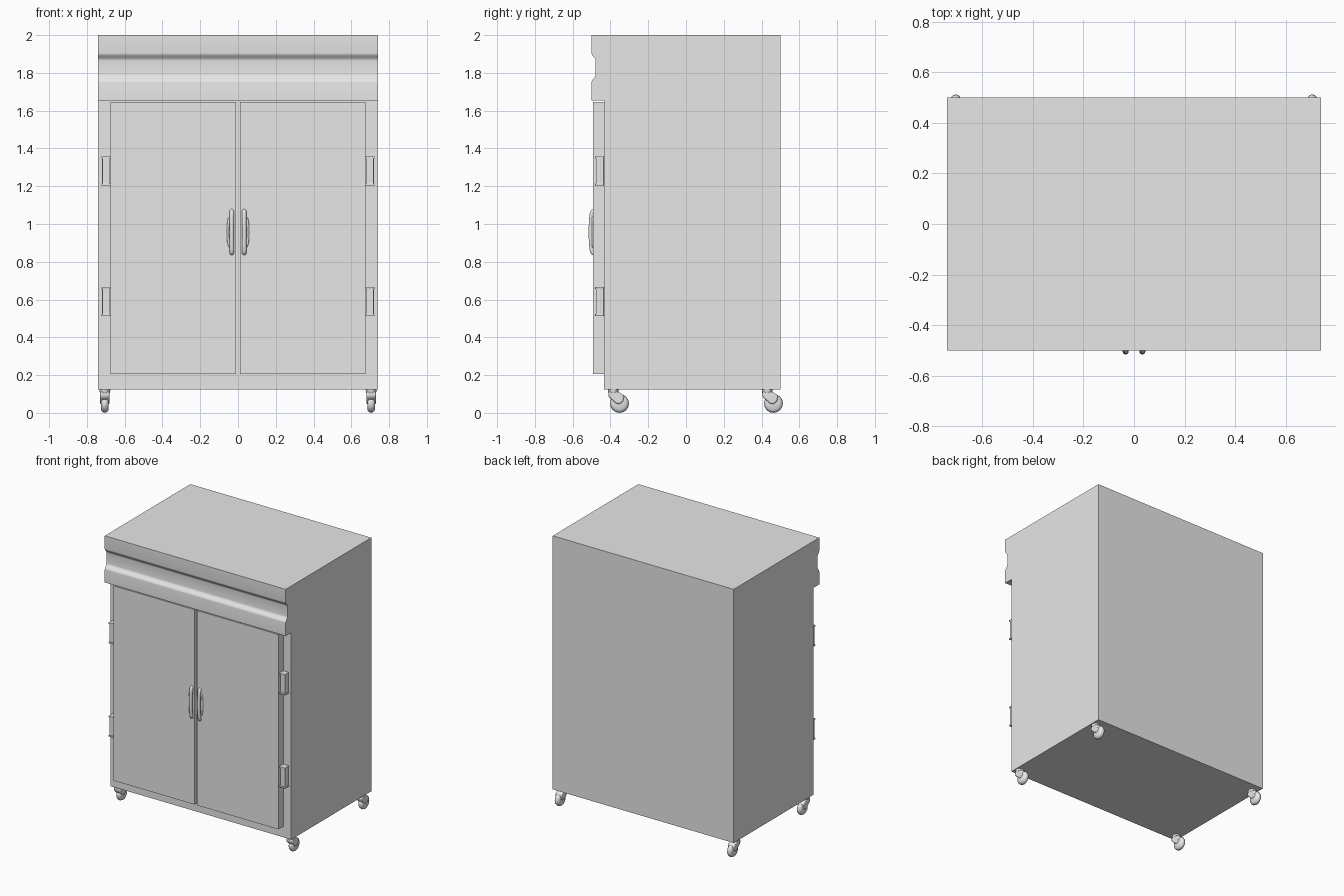
import bpy, bmesh, math
from mathutils import Vector, Matrix

cube = bpy.data.objects.get("Cube")
if cube:
    bpy.data.objects.remove(cube, do_unlink=True)

steel = bpy.data.materials.new("light grey steel")
steel.use_nodes = True
grey = (0.8, 0.8, 0.8, 1)
steel.diffuse_color = grey
steel.node_tree.nodes["Principled BSDF"].inputs["Base Color"].default_value = grey


def finish(name, bm, smooth=None, bevel=0):
    bmesh.ops.recalc_face_normals(bm, faces=bm.faces)
    mesh = bpy.data.meshes.new(name)
    bm.to_mesh(mesh)
    bm.free()
    mesh.materials.append(steel)
    ob = bpy.data.objects.new(name, mesh)
    bpy.context.collection.objects.link(ob)
    if bevel:
        mod = ob.modifiers.new("soft edges", "BEVEL")
        mod.width = bevel
        mod.segments = 2
    if smooth:
        bpy.ops.object.select_all(action="DESELECT")
        ob.select_set(True)
        bpy.context.view_layer.objects.active = ob
        bpy.ops.object.shade_smooth_by_angle(angle=math.radians(smooth))
    return ob


def add_box(bm, lo, hi):
    lo, hi = Vector(lo), Vector(hi)
    m = Matrix.Translation((lo + hi) / 2) @ Matrix.Diagonal((*(hi - lo), 1))
    bmesh.ops.create_cube(bm, size=1, matrix=m)


def box(name, lo, hi, bevel=0):
    bm = bmesh.new()
    add_box(bm, lo, hi)
    return finish(name, bm, bevel=bevel)


def extrude_x(name, profile, x0, x1, smooth=None, bevel=0):
    """Sweep a (y, z) outline from x0 to x1."""
    bm = bmesh.new()
    face = bm.faces.new([bm.verts.new((x0, y, z)) for y, z in profile])
    new = bmesh.ops.extrude_face_region(bm, geom=[face])["geom"]
    verts = [g for g in new if isinstance(g, bmesh.types.BMVert)]
    bmesh.ops.translate(bm, vec=(x1 - x0, 0, 0), verts=verts)
    return finish(name, bm, smooth, bevel)


def tube(name, points, radius, sides=10):
    """Round bar through points lying in a plane that contains z."""
    bm = bmesh.new()
    rings = []
    for i, p in enumerate(points):
        t = (points[min(i + 1, len(points) - 1)] - points[max(i - 1, 0)]).normalized()
        flat = points[len(points) // 2] - (points[0] + points[-1]) / 2
        u = flat.cross(Vector((0, 0, 1))).normalized()
        v = t.cross(u)
        angles = [2 * math.pi * k / sides for k in range(sides)]
        rings.append([bm.verts.new(p + radius * (math.cos(a) * u + math.sin(a) * v)) for a in angles])
    for a, b in zip(rings, rings[1:]):
        for k in range(sides):
            j = (k + 1) % sides
            bm.faces.new((a[k], a[j], b[j], b[k]))
    bm.faces.new(rings[0])
    bm.faces.new(rings[-1])
    return finish(name, bm, 50)


# Cabinet and overhanging fascia with a shallow curved groove
FRONT, BACK, HALF = -0.435, 0.5, 0.74
fascia = [(FRONT, 2), (-0.5, 2), (-0.5, 1.905)]
for i in range(1, 9):
    t = i / 8
    fascia.append((-0.489 - 0.011 * math.cos(math.pi * t), 1.905 - 0.04 * t))
for i in range(9):
    t = i / 8
    fascia.append((-0.489 + 0.011 * math.cos(math.pi * t), 1.79 - 0.04 * t))
fascia += [(-0.5, 1.655), (FRONT, 1.655)]
# One outline for the whole body keeps its sides and top seamless
body = [(BACK, 2)] + fascia[1:] + [(FRONT, 0.125), (BACK, 0.125)]
extrude_x("cabinet_body", body, -HALF, HALF, smooth=40)

for side, s in (("left", 1), ("right", -1)):
    # Door
    x0, x1 = sorted((0.01 * s, 0.675 * s))
    box(side + "_door", (x0, -0.492, 0.205), (x1, FRONT, 1.645))

    # Hinges: knuckle block between two wider end caps
    for level, z in (("lower", 0.59), ("upper", 1.28)):
        bm = bmesh.new()
        for half_w, front, za, zb in ((0.019, -0.476, -0.068, 0.068),
                                      (0.024, -0.481, -0.077, -0.066),
                                      (0.024, -0.481, 0.066, 0.077)):
            cx = 0.698 * s
            add_box(bm, (cx - half_w, front, z + za), (cx + half_w, FRONT, z + zb))
        # Raised rib along the outer side
        xa, xb = sorted((0.715 * s, 0.721 * s))
        add_box(bm, (xa, -0.466, z - 0.068), (xb, -0.45, z + 0.068))
        finish(f"{side}_{level}_hinge", bm, bevel=0.002)

    # Bowed pull handle, with a slim side brace
    arch, brace = [], []
    for i in range(17):
        a = math.pi * i / 16
        reach = math.sin(a) ** 0.5 if 0 < i < 16 else 0
        arch.append(Vector((0.033 * s, -0.484 - 0.02 * reach, 0.957 - 0.112 * math.cos(a))))
        brace.append(Vector(((0.033 + 0.02 * reach) * s, -0.491, 0.957 - 0.078 * math.cos(a))))
    tube(side + "_handle", arch, 0.012)
    tube(side + "_handle_brace", brace, 0.007, 8)

    # Casters
    for place, y in (("front", -0.352), ("rear", 0.463)):
        name = f"{side}_{place}_caster"
        cx = 0.705 * s
        # Swivel stem
        bm = bmesh.new()
        bmesh.ops.create_cone(bm, cap_ends=True, segments=16, radius1=0.024, radius2=0.03,
                              depth=0.035, matrix=Matrix.Translation((cx, y - 0.033, 0.11)))
        finish(name + "_stem", bm, 40)
        # Hood over the wheel
        hood = [(y - 0.06, 0.112), (y - 0.005, 0.112), (y + 0.025, 0.092),
                (y + 0.02, 0.06), (y, 0.045), (y - 0.02, 0.05), (y - 0.058, 0.085)]
        extrude_x(name + "_hood", hood, cx - 0.026, cx + 0.026, smooth=40, bevel=0.008)
        # Wheel, with a rounded tread
        bm = bmesh.new()
        turn = Matrix.Translation((cx, y, 0.05)) @ Matrix.Rotation(math.pi / 2, 4, "Y")
        steps = ((-0.02, 0.034), (-0.013, 0.045), (0, 0.05), (0.013, 0.045), (0.02, 0.034))
        rings = [[bm.verts.new(turn @ Vector((r * math.cos(k * math.pi / 8),
                                              r * math.sin(k * math.pi / 8), w)))
                  for k in range(16)] for w, r in steps]
        for a, b in zip(rings, rings[1:]):
            for k in range(16):
                j = (k + 1) % 16
                bm.faces.new((a[k], a[j], b[j], b[k]))
        bm.faces.new(rings[0])
        bm.faces.new(rings[-1])
        finish(name + "_wheel", bm, 50)
